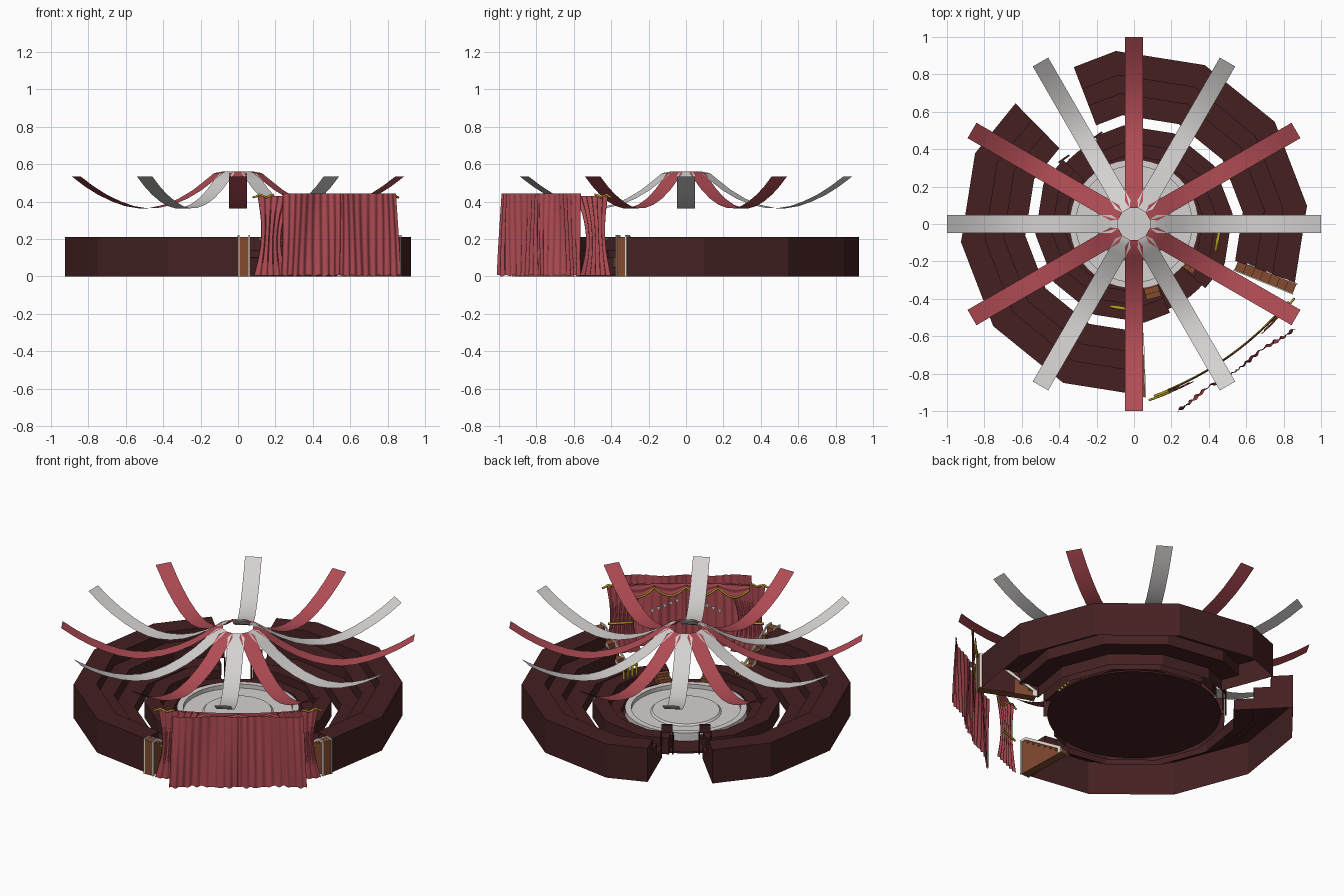
import bpy, bmesh, math
from mathutils import Vector

if "Cube" in bpy.data.objects:
    bpy.data.objects.remove(bpy.data.objects["Cube"])

def mat(name, c):
    m = bpy.data.materials.new(name)
    m.diffuse_color = (*c, 1)
    m.use_nodes = True
    m.node_tree.nodes["Principled BSDF"].inputs["Base Color"].default_value = m.diffuse_color
    return m

MAROON = mat("dark maroon", (0.058, 0.0145, 0.0155))
RED = mat("curtain red", (0.44, 0.072, 0.09))
WHITE = mat("off white", (0.66, 0.64, 0.63))
BROWN = mat("warm brown", (0.23, 0.07, 0.03))
GOLD = mat("gold", (0.5, 0.37, 0.02))
CREAM = mat("cream trim", (0.8, 0.74, 0.62))

AXIS = math.radians(-55)          # direction of the stage entrance
PHASE, STEP = 6, 30               # corners of the twelve-sided stands


def make(name, verts, faces, m, smooth=False):
    me = bpy.data.meshes.new(name)
    me.from_pydata([tuple(v) for v in verts], [], faces)
    bm = bmesh.new()
    bm.from_mesh(me)
    bmesh.ops.recalc_face_normals(bm, faces=bm.faces)
    bm.to_mesh(me)
    bm.free()
    me.materials.append(m)
    ob = bpy.data.objects.new(name, me)
    bpy.context.collection.objects.link(ob)
    if smooth:
        me.shade_smooth()
    return ob


def place(t, d, z, a=AXIS):
    """t = sideways, d = outward along angle a."""
    return Vector((d * math.cos(a) - t * math.sin(a), d * math.sin(a) + t * math.cos(a), z))


def box(name, t, d, z, m, a=AXIS):
    v = [place(i, j, k, a) for i in t for j in d for k in z]
    return make(name, v, [(0, 1, 3, 2), (4, 6, 7, 5), (0, 4, 5, 1),
                          (2, 3, 7, 6), (0, 2, 6, 4), (1, 5, 7, 3)], m)


def prism(name, profile, t0, t1, m, a):
    """Extrude a (distance, height) profile sideways."""
    n = len(profile)
    v = [place(t, d, z, a) for t in (t0, t1) for d, z in profile]
    f = [tuple(range(n)), tuple(range(n, 2 * n))]
    f += [(i, (i + 1) % n, n + (i + 1) % n, n + i) for i in range(n)]
    return make(name, v, f, m)


def sector(name, profile, a0, a1, m):
    """Sweep an (r, z) profile along part of a twelve-sided ring, open underneath."""
    corners = [PHASE + STEP * k for k in range(-6, 18)]
    angles = [a0] + [c for c in corners if a0 + 1 < c < a1 - 1] + [a1]
    v, n = [], len(profile)
    for a in angles:
        off = (a - PHASE) % STEP - STEP / 2
        s = math.cos(math.radians(15)) / math.cos(math.radians(off))
        v += [place(0, r * s, z, math.radians(a)) for r, z in profile]
    f = []
    for k in range(len(angles) - 1):
        for i in range(n - 1):
            f.append((k * n + i, k * n + i + 1, (k + 1) * n + i + 1, (k + 1) * n + i))
    f += [tuple(range(n)), tuple(range(len(v) - n, len(v)))]
    return make(name, v, f, m)


def lathe(name, profile, m, seg=48):
    v, f, n = [], [], len(profile)
    for k in range(seg):
        v += [place(0, r, z, 2 * math.pi * k / seg) for r, z in profile]
    for k in range(seg):
        q = (k + 1) % seg
        f += [(k * n + i, k * n + i + 1, q * n + i + 1, q * n + i) for i in range(n - 1)]
    f += [tuple(k * n for k in range(seg)), tuple(k * n + n - 1 for k in range(seg))]
    return make(name, v, f, m)


def sheet(name, fn, nu, nv, m):
    v = [place(*fn(i / nu, j / nv)) for i in range(nu + 1) for j in range(nv + 1)]
    w = nv + 1
    f = [(i * w + j, (i + 1) * w + j, (i + 1) * w + j + 1, i * w + j + 1)
         for i in range(nu) for j in range(nv)]
    return make(name, v, f, m, True)


def tube(name, pts, r, m):
    cu = bpy.data.curves.new(name, 'CURVE')
    cu.dimensions, cu.bevel_depth, cu.bevel_resolution = '3D', r, 1
    cu.use_fill_caps = True
    sp = cu.splines.new('POLY')
    sp.points.add(len(pts) - 1)
    for p, q in zip(sp.points, pts):
        p.co = (*q, 1)
    cu.materials.append(m)
    ob = bpy.data.objects.new(name, cu)
    bpy.context.collection.objects.link(ob)


# Outer stands: three tiers rising outward, open at entrance and back
stand = [(0.585, 0), (0.585, 0.07), (0.70, 0.07), (0.70, 0.14), (0.80, 0.14),
         (0.80, 0.21), (0.93, 0.21), (0.93, 0)]
sector("right_stand", stand, -20, 111, MAROON)
sector("left_stand", stand, 134.5, 270, MAROON)

# Ringside seating: two low tiers
ringside = [(0.37, 0), (0.37, 0.05), (0.44, 0.05), (0.44, 0.10), (0.53, 0.10), (0.53, 0)]
sector("right_ringside", ringside, -42, 114, MAROON)
sector("left_ringside", ringside, 138, 292, MAROON)
lathe("ring_base", [(0.49, 0), (0.49, 0.01)], MAROON)

# White performance ring with a curb and a raised middle
lathe("ring_floor", [(0.345, 0.01), (0.345, 0.06), (0.31, 0.06), (0.31, 0.035),
                     (0.20, 0.035), (0.19, 0.045)], WHITE)

# Stairs at the ends of the stands, with cream edging along the slope and back
edging = [(0.585, 0.0), (0.585, 0.035), (0.88, 0.22), (0.93, 0.22), (0.93, 0),
          (0.915, 0), (0.915, 0.205), (0.885, 0.205), (0.61, 0.03), (0.61, 0)]
for side, deg in (("left", -88), ("right", -22)):
    a = math.radians(deg)
    steps = [(0.59, 0)]
    for k in range(7):
        d = 0.59 + 0.048 * k
        steps += [(d, 0.03 * (k + 1)), (d + 0.048, 0.03 * (k + 1))]
    prism(side + "_stairs", steps + [(steps[-1][0], 0)], -0.025, 0.025, BROWN, a)
    for s in (-1, 1):
        prism(side + "_stair_edging", edging, s * 0.025, s * 0.032, CREAM, a)

# Small brown steps and gold railings beside the ring
for s, side in ((-1, "left"), (1, "right")):
    a = AXIS + s * math.radians(20)
    for k in range(3):
        box(side + "_ring_step", (-0.04, 0.04), (0.32 + 0.03 * k, 0.41),
            (0.01, 0.06 + 0.022 * k), BROWN, a)
    a = AXIS + s * math.radians(44)
    tube(side + "_gold_rail", [place(t, 0.455, 0.17 + 0.015 * math.cos(t * 60), a)
                               for t in (-0.055, -0.03, 0, 0.03, 0.055)], 0.009, GOLD)
    for t in (-0.05, -0.017, 0.017, 0.05):
        tube(side + "_gold_post", [place(t, 0.455, 0.05, a), place(t, 0.455, 0.165, a)], 0.007, GOLD)
    # Back gate panels on posts
    g = AXIS + math.pi
    t = sorted((s * 0.075, s * 0.14))
    box(side + "_gate_panel", t, (0.495, 0.505), (0.135, 0.185), MAROON, g)
    for x in t:
        tube(side + "_gate_post", [place(x, 0.5, 0, g), place(x, 0.5, 0.14, g)], 0.004, MAROON)

# Canopy ribbons, alternating white and red, crossing in a star around an open hub
sag = [(0.085, 0.56), (0.12, 0.552), (0.177, 0.512), (0.25, 0.462), (0.34, 0.415), (0.43, 0.383),
       (0.52, 0.366), (0.59, 0.364), (0.67, 0.376), (0.75, 0.40), (0.84, 0.438), (0.92, 0.482), (1, 0.535)]
for k in range(12):
    a = math.radians(30 * k)
    v = []
    for i, (r, z) in enumerate(sag):
        w = 0.0475 if i else 0.023
        v += [place(-w, r, z, a), place(w, r, z, a)]
    f = [(2 * i, 2 * i + 1, 2 * i + 3, 2 * i + 2) for i in range(len(sag) - 1)]
    make("canopy_ribbon", v, f, RED if k % 2 else WHITE, True)

# Entrance curtains with shallow irregular pleats
for s, side in ((-1, "left"), (1, "right")):
    def front(u, v):
        amp = 0.0032 + 0.002 * (1 - v)
        wave = math.sin(u * 2 * math.pi * 9 + 1.2 * math.sin(u * 7))
        return (s * (0.37 + 0.02 * (1 - v)) * u,
                0.948 + amp * wave + 0.01 * math.sin(u * 8 + 2 * v),
                0.004 + 0.004 * math.sin(u * 40) * (1 - v) + 0.438 * v)
    sheet(side + "_front_curtain", front, 132, 8, RED)

    def drape(u, v):
        inner = 0.25 + 0.06 * math.sin(math.pi * v) - 0.03 * v
        outer = 0.47 - 0.03 * math.sin(math.pi * v) - 0.02 * v
        t = inner + (outer - inner) * u
        return (s * t, 0.885 - 0.3 * t * t + 0.005 * math.sin(u * 2 * math.pi * 6), 0.004 + 0.426 * v)
    sheet(side + "_side_drape", drape, 84, 12, RED)
    tube(side + "_drape_tieback", [place(s * t, 0.874 - 0.3 * t * t, 0.2 - 0.05 * (0.44 - t))
                                   for t in (0.3, 0.34, 0.39, 0.44)], 0.007, GOLD)
    # Gold finials at the ends of the rail
    tube(side + "_rail_finial", [place(s * t, 0.885 - 0.3 * t * t, 0.43 + 0.008 * math.sin(t * 90))
                                 for t in (0.36, 0.38, 0.4, 0.42, 0.44, 0.46, 0.475)], 0.006, GOLD)

# Swagged valance with gold fringe and white bunting
for k in range(4):
    t0 = -0.36 + 0.18 * k
    def swag(u, v):
        t = t0 + 0.18 * u
        drop = 0.025 + 0.055 * math.sin(math.pi * u)
        return (t, 0.872 - 0.3 * t * t + 0.003 * math.sin(v * 12), 0.43 - drop * v)
    sheet("valance_swag", swag, 12, 8, RED)
    tube("valance_fringe", [place(*swag(u / 12, 1)) for u in range(13)], 0.006, GOLD)
for s in (-1, 1):
    for k in range(5):
        t, z = s * (0.05 + 0.035 * k), 0.31 - 0.016 * k
        make("bunting_flag", [place(t - 0.014, 0.915, z), place(t + 0.014, 0.915, z),
                              place(t, 0.915, z - 0.028)], [(0, 1, 2)], WHITE)
